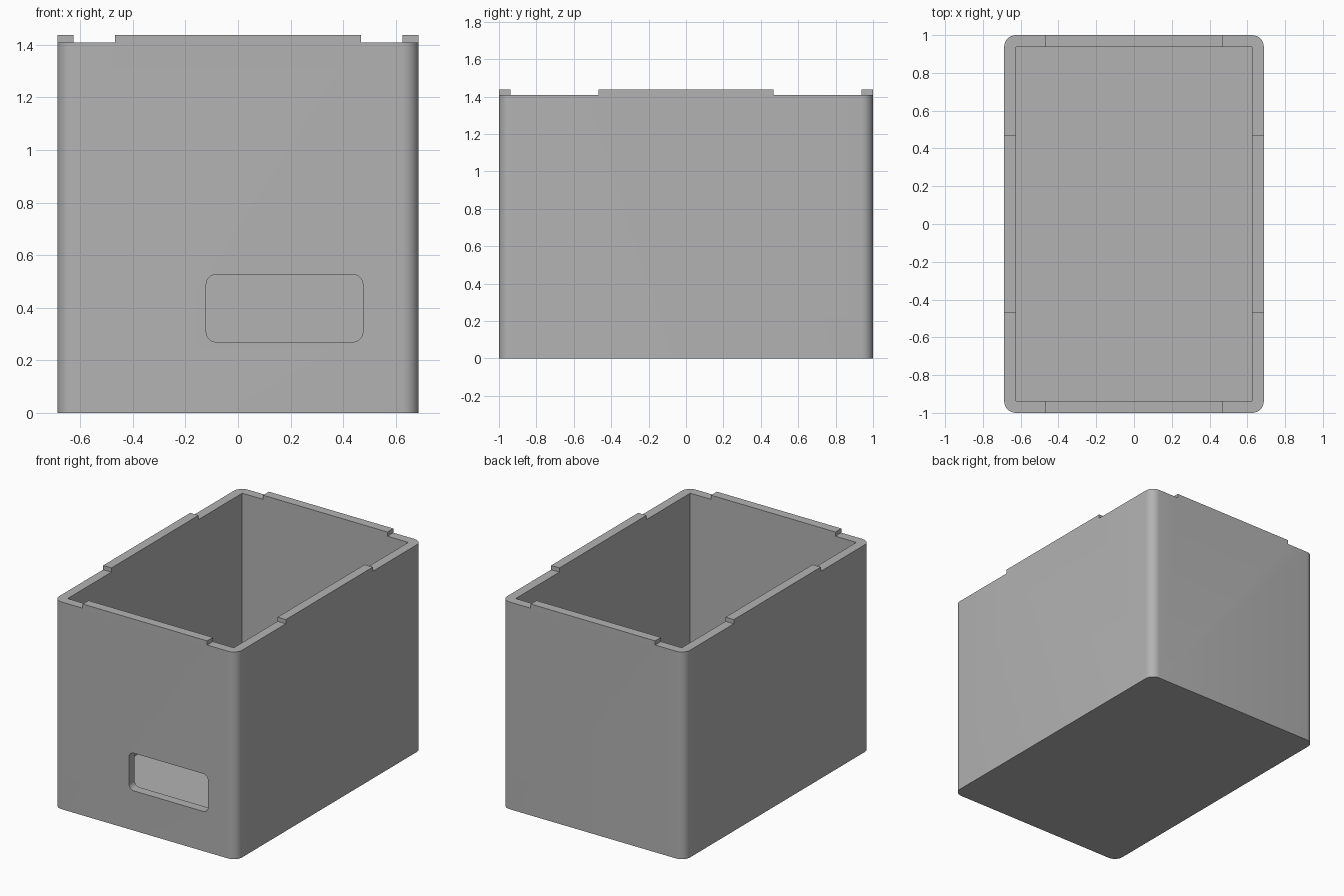
import bpy, bmesh, math
from mathutils import Matrix, Vector

if "Cube" in bpy.data.objects:
    bpy.data.objects.remove(bpy.data.objects["Cube"])

HX, HY = 0.6875, 1.0          # outer half sizes
WALL = 0.0625                 # wall and floor thickness
RIM, TOP = 1.409, 1.4375      # low rim at the corners, top of the raised tabs
TAB = 0.468                   # half length of each raised tab

grey = bpy.data.materials.new("grey plastic")
grey.diffuse_color = (0.45, 0.45, 0.45, 1)
grey.use_nodes = True
grey.node_tree.nodes["Principled BSDF"].inputs["Base Color"].default_value = grey.diffuse_color


def rounded_rect(hx, hy, r, steps=8):
    """Outline of a rectangle with rounded corners, counter-clockwise."""
    if r == 0:
        return [(hx, hy), (-hx, hy), (-hx, -hy), (hx, -hy)]
    pts = []
    for i, (sx, sy) in enumerate([(1, 1), (-1, 1), (-1, -1), (1, -1)]):
        for k in range(steps + 1):
            a = math.pi / 2 * (i + k / steps)
            pts.append((sx * (hx - r) + r * math.cos(a), sy * (hy - r) + r * math.sin(a)))
    return pts


def add_prism(bm, hx, hy, z0, z1, r=0.0, matrix=Matrix()):
    """Extrude a rounded rectangle from z0 to z1, then place it."""
    base = bm.faces.new([bm.verts.new((x, y, z0)) for x, y in rounded_rect(hx, hy, r)])
    top = bmesh.ops.extrude_face_region(bm, geom=[base])["geom"]
    top_verts = [g for g in top if isinstance(g, bmesh.types.BMVert)]
    bmesh.ops.translate(bm, verts=top_verts, vec=(0, 0, z1 - z0))
    bmesh.ops.transform(bm, matrix=matrix, verts=list(base.verts) + top_verts)


def make_object(name, bm):
    bmesh.ops.recalc_face_normals(bm, faces=bm.faces)
    mesh = bpy.data.meshes.new(name)
    bm.to_mesh(mesh)
    bm.free()
    mesh.materials.append(grey)
    obj = bpy.data.objects.new(name, mesh)
    bpy.context.collection.objects.link(obj)
    return obj


# Outer block with rounded vertical corners
bm = bmesh.new()
add_prism(bm, HX, HY, 0, TOP, WALL)
box = make_object("open_box", bm)

# Inner cavity
bm = bmesh.new()
add_prism(bm, HX - WALL, HY - WALL, WALL, TOP + 0.2)
cavity = make_object("cavity_cutter", bm)

# Corner notches that leave a raised tab in the middle of each wall
bm = bmesh.new()
for sx in (-1, 1):
    for sy in (-1, 1):
        place = Matrix.Translation((sx * (TAB + 0.2), sy * (TAB + 0.4), 0))
        add_prism(bm, 0.2, 0.4, RIM, TOP + 0.1, matrix=place)
        # keep the notch reaching past the outer corner
        place = Matrix.Translation((sx * (TAB + 0.2), sy * (TAB + 0.4), 0))
notches = make_object("rim_notch_cutter", bm)
for v in notches.data.vertices:
    if abs(v.co.x) > TAB + 0.1:
        v.co.x = math.copysign(HX + 0.1, v.co.x)
    if abs(v.co.y) > TAB + 0.1:
        v.co.y = math.copysign(HY + 0.1, v.co.y)

# Rounded window through the front wall
bm = bmesh.new()
place = Matrix.Translation((0.177, -HY, 0.398)) @ Matrix.Rotation(math.pi / 2, 4, "X")
add_prism(bm, 0.298, 0.128, -0.15, 0.15, 0.038, place)
window = make_object("window_cutter", bm)

# Cut everything out of the block
bpy.context.view_layer.objects.active = box
for cutter in (cavity, notches, window):
    mod = box.modifiers.new(cutter.name, "BOOLEAN")
    mod.operation, mod.solver, mod.object = "DIFFERENCE", "EXACT", cutter
    bpy.ops.object.modifier_apply(modifier=mod.name)
    bpy.data.objects.remove(cutter)

# Smooth corners, crisp edges
bpy.ops.object.select_all(action="DESELECT")
box.select_set(True)
bpy.ops.object.shade_smooth_by_angle(angle=math.radians(30))
